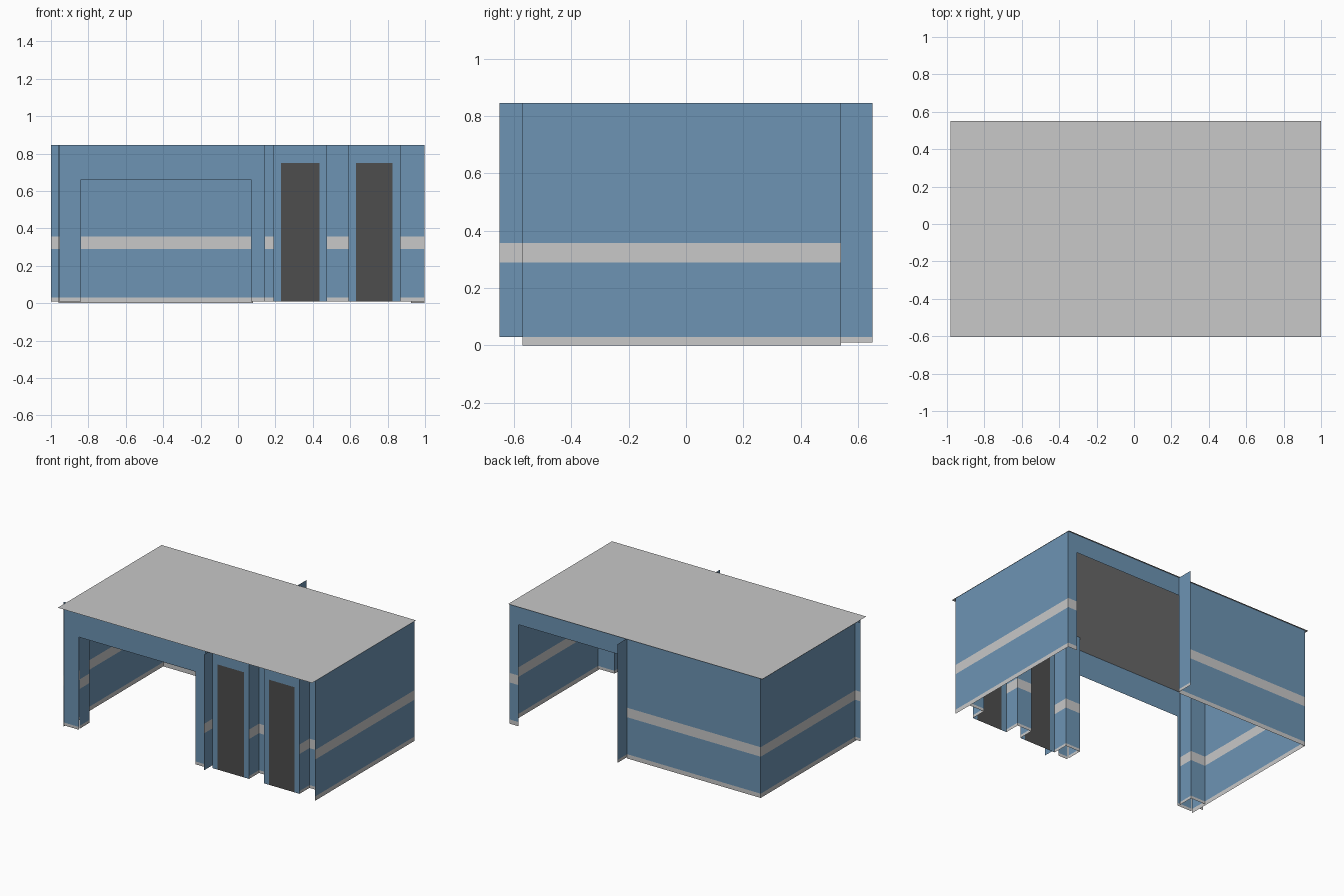
import bpy

if "Cube" in bpy.data.objects:
    bpy.data.objects.remove(bpy.data.objects["Cube"], do_unlink=True)


def material(name, rgb):
    m = bpy.data.materials.new(name)
    m.use_nodes = True
    m.diffuse_color = (*rgb, 1)
    m.node_tree.nodes["Principled BSDF"].inputs["Base Color"].default_value = (*rgb, 1)
    return m


BLUE = material("wall blue", (0.153, 0.296, 0.456))
GREY = material("light grey", (0.58, 0.58, 0.58))
DARK = material("door charcoal", (0.075, 0.075, 0.075))

TOP = 0.845
SKIRT = 0.03
BAND = (0.29, 0.357)


def sheet(name, path, low, high, striped=False, skirt=False, mat=BLUE):
    """Thin upright sheet along a plan path, outside on the right of travel."""
    levels = [low] + ([SKIRT] if skirt else []) + (list(BAND) if striped else []) + [high]
    n = len(path)
    verts = [(x, y, z) for z in levels for x, y in path]
    faces, colours = [], []
    for k in range(len(levels) - 1):
        mid = (levels[k] + levels[k + 1]) / 2
        grey = (skirt and mid < SKIRT) or (striped and BAND[0] < mid < BAND[1])
        for i in range(n - 1):
            a = k * n + i
            faces.append((a, a + 1, a + 1 + n, a + n))
            colours.append(1 if grey else 0)
    me = bpy.data.meshes.new(name)
    me.from_pydata(verts, [], faces)
    me.materials.append(mat)
    me.materials.append(GREY)
    for p, c in zip(me.polygons, colours):
        p.material_index = c
    ob = bpy.data.objects.new(name, me)
    bpy.context.collection.objects.link(ob)
    return ob


L, R = -0.96, 0.997           # side walls
F, B = -0.57, 0.54            # front and back walls
D, N = -0.555, -0.445         # door plane and niche backs

# Roof sheet
me = bpy.data.meshes.new("roof")
me.from_pydata([(-0.98, -0.605, TOP), (1, -0.605, TOP), (1, 0.55, TOP), (-0.98, 0.55, TOP)],
               [], [(0, 1, 2, 3)])
me.materials.append(GREY)
bpy.context.collection.objects.link(bpy.data.objects.new("roof", me))

# Side and back walls with skirting and stripe
sheet("right_wall_and_back_jamb", [(R, F), (R, B), (0.925, B)], 0, TOP, True, True)
sheet("back_and_left_wall", [(0.08, B), (L, B), (L, F)], 0, TOP, True, True)

# Back opening: lintel and projecting fin
sheet("back_lintel", [(0.925, B), (0.08, B)], 0.715, TOP)
sheet("back_fin", [(0.08, B), (0.08, 0.65)], 0.01, TOP, skirt=True)

# Niches in the front wall
niches = {"left": (L, -0.845), "inner": (0.075, 0.19), "middle": (0.475, 0.59), "right": (0.868, R)}
for name, (x0, x1) in niches.items():
    sheet(name + "_niche", [(x0, D), (x0, N), (x1, N), (x1, D)], 0.01, TOP, True, True)

# Front opening: plain trim and lintel
for name, x0, x1 in (("left_trim", -0.955, -0.84), ("inner_trim", 0.07, 0.145)):
    sheet(name, [(x0, F), (x1, F)], 0.01, TOP, skirt=True)
sheet("front_lintel", [(-0.84, F), (0.07, F)], 0.662, TOP)
sheet("front_fin", [(0.19, -0.65), (0.19, D)], SKIRT, TOP, striped=True)
sheet("corner_flange", [(-1, -0.51), (L, -0.51)], 0.01, TOP, True, True)

# Doors with plain frames
for name, x0, x1, d0, d1 in (("inner", 0.19, 0.475, 0.23, 0.437),
                             ("outer", 0.59, 0.868, 0.63, 0.827)):
    sheet(name + "_door_frame_left", [(x0, D), (d0, D)], 0.01, TOP)
    sheet(name + "_door_frame_right", [(d1, D), (x1, D)], 0.01, TOP)
    sheet(name + "_door_frame_head", [(d0, D), (d1, D)], 0.75, TOP)
    sheet(name + "_door", [(d0, D), (d1, D)], 0.01, 0.75, mat=DARK)
